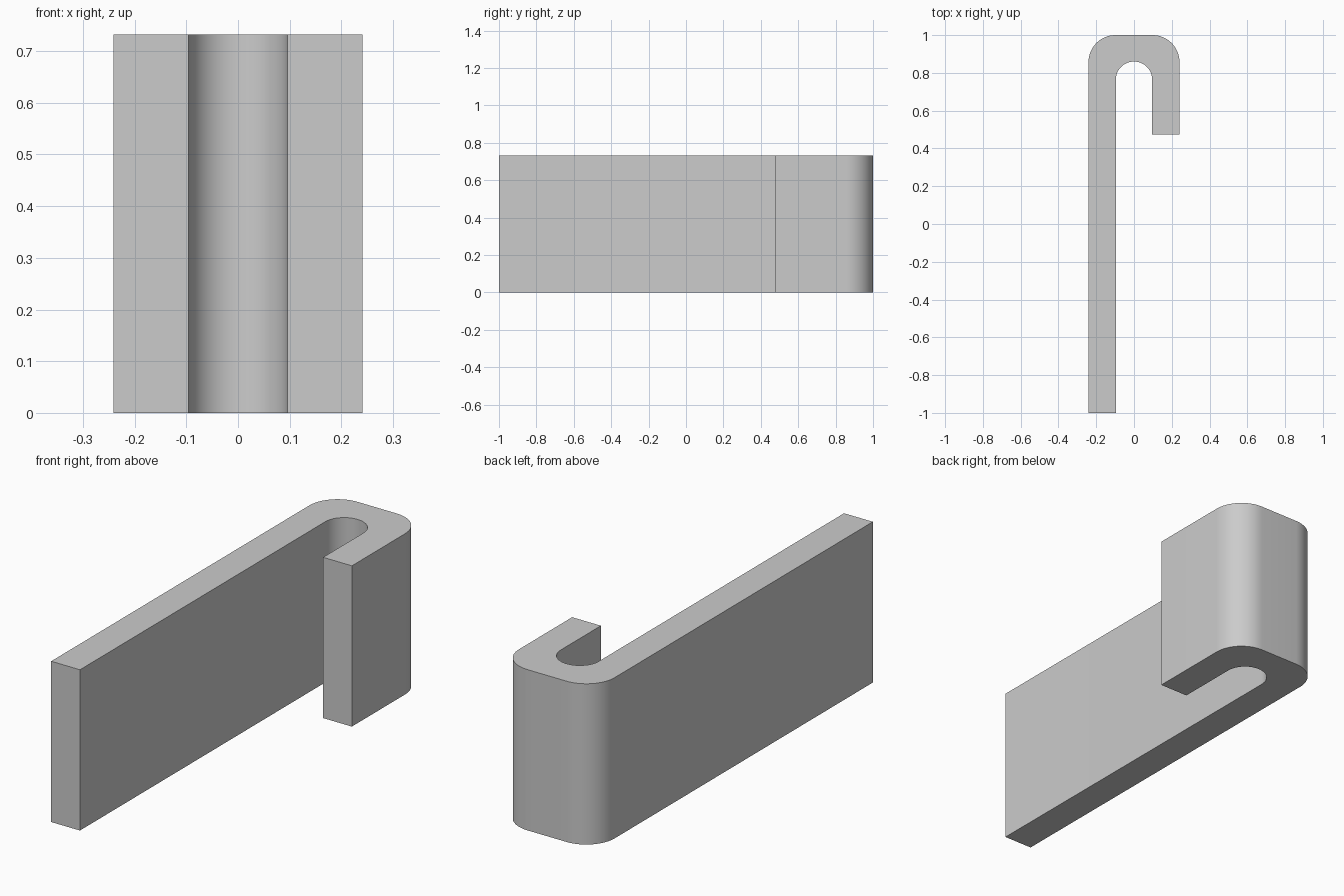
import bpy, bmesh
from math import cos, sin, radians

if "Cube" in bpy.data.objects:
    bpy.data.objects.remove(bpy.data.objects["Cube"])

W, SLOT, HEIGHT = 0.241, 0.096, 0.732
R_OUT = 0.143
TOP, SLOT_TOP, TIP, BOTTOM = 1.0, 0.86, 0.475, -1.0


def arc(cx, cy, r, a0, a1, n):
    return [(cx + r * cos(radians(a0 + (a1 - a0) * i / n)),
             cy + r * sin(radians(a0 + (a1 - a0) * i / n))) for i in range(n + 1)]


# Hook outline: outer rounded corners, then the round-ended slot
outline = [(-SLOT, BOTTOM)]
outline += arc(0, SLOT_TOP - SLOT, SLOT, 180, 0, 32)
outline += [(SLOT, TIP), (W, TIP)]
outline += arc(W - R_OUT, TOP - R_OUT, R_OUT, 0, 90, 16)
outline += arc(-W + R_OUT, TOP - R_OUT, R_OUT, 90, 180, 16)
outline += [(-W, BOTTOM)]

# Extrude the outline upward
bm = bmesh.new()
face = bm.faces.new([bm.verts.new((x, y, 0)) for x, y in outline])
ext = bmesh.ops.extrude_face_region(bm, geom=[face], use_keep_orig=True)
top = [g for g in ext["geom"] if isinstance(g, bmesh.types.BMVert)]
bmesh.ops.translate(bm, verts=top, vec=(0, 0, HEIGHT))
bmesh.ops.recalc_face_normals(bm, faces=bm.faces)

mesh = bpy.data.meshes.new("hook_clip")
bm.to_mesh(mesh)
bm.free()
hook = bpy.data.objects.new("hook_clip", mesh)
bpy.context.collection.objects.link(hook)

# Smooth bends, sharp edges elsewhere
bpy.context.view_layer.objects.active = hook
hook.select_set(True)
bpy.ops.object.shade_smooth_by_angle(angle=radians(30))
